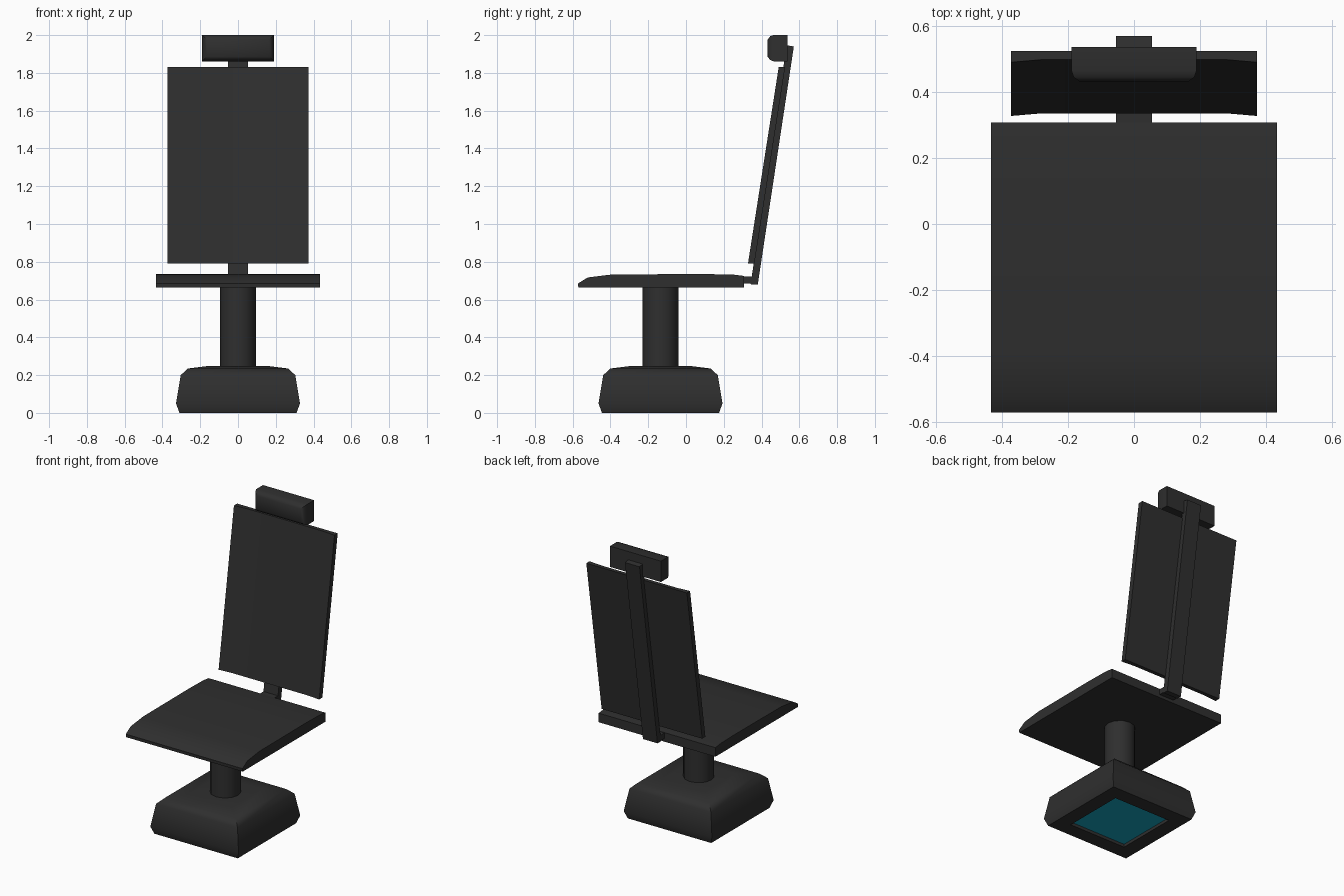
import bpy, bmesh, math

if "Cube" in bpy.data.objects:
    bpy.data.objects.remove(bpy.data.objects["Cube"])


def material(name, rgb):
    m = bpy.data.materials.new(name)
    m.diffuse_color = (*rgb, 1)
    m.use_nodes = True
    m.node_tree.nodes["Principled BSDF"].inputs["Base Color"].default_value = m.diffuse_color
    return m


dark = material("charcoal", (0.028, 0.028, 0.028))
cyan = material("cyan", (0.008, 0.36, 0.52))


def finish(name, bm, mat, angle=None):
    bmesh.ops.recalc_face_normals(bm, faces=bm.faces)
    me = bpy.data.meshes.new(name)
    bm.to_mesh(me)
    bm.free()
    me.materials.append(mat)
    ob = bpy.data.objects.new(name, me)
    bpy.context.collection.objects.link(ob)
    if angle:
        bpy.ops.object.select_all(action='DESELECT')
        ob.select_set(True)
        bpy.context.view_layer.objects.active = ob
        bpy.ops.object.shade_smooth_by_angle(angle=math.radians(angle))
    return ob


def loft(name, rings, mat, angle=None, caps=(True, True)):
    """Skin closed rings that all have the same number of points."""
    bm = bmesh.new()
    vs = [[bm.verts.new(p) for p in r] for r in rings]
    n = len(vs[0])
    for a, b in zip(vs, vs[1:]):
        for i in range(n):
            j = (i + 1) % n
            bm.faces.new((a[i], a[j], b[j], b[i]))
    if caps[0]:
        bm.faces.new(vs[0])
    if caps[1]:
        bm.faces.new(vs[-1])
    return finish(name, bm, mat, angle)


def extrude_x(name, profile, half, mat, angle=None):
    """Side profile (y, z) pulled across the width."""
    return loft(name, [[(x, y, z) for y, z in profile] for x in (-half, half)], mat, angle)


CY = -0.135  # centre of the pedestal


def square(h, z):
    return [(sx * h, CY + sy * h, z) for sx, sy in ((-1, -1), (1, -1), (1, 1), (-1, 1))]


# pedestal foot: stacked squares, with a recess underneath
loft("pedestal_base",
     [square(h, z) for h, z in ((0.212, 0.03), (0.212, 0.0), (0.31, 0.0), (0.328, 0.05),
                                (0.303, 0.2), (0.265, 0.235), (0.16, 0.248))],
     dark, 50, caps=(False, True))

# glowing panel under the foot
loft("underside_light", [square(0.212, 0.02), square(0.212, 0.026)], cyan)

# column
loft("column",
     [[(0.095 * math.cos(i * math.pi / 6), CY + 0.095 * math.sin(i * math.pi / 6), z)
       for i in range(12)] for z in (0.24, 0.67)], dark, 40)

# seat with a sloping front lip
extrude_x("seat", [(-0.57, 0.664), (-0.572, 0.685), (-0.52, 0.717), (-0.39, 0.733),
                   (0.1, 0.735), (0.25, 0.732), (0.308, 0.725), (0.308, 0.664)], 0.434, dark, 35)

# bent support strut behind the seat and back
extrude_x("back_strut", [(0.30, 0.685), (0.34, 0.685), (0.345, 0.68), (0.38, 0.68), (0.571, 1.94),
                         (0.533, 1.946), (0.348, 0.722), (0.30, 0.722)], 0.054, dark)


# reclined backrest, slightly hollow in the middle of its front
def back_section(y, z):
    return [(x, y + d, z) for x, d in ((-0.374, 0), (-0.28, 0.008), (0.28, 0.008),
                                       (0.374, 0), (0.374, 0.034), (-0.374, 0.034))]


loft("backrest", [back_section(0.328, 0.79), back_section(0.491, 1.832)], dark, 20)


# headrest with a rounded front
def head_section(inset, y):
    hx, c = 0.19 - inset, 1.931
    hz = 0.07 - inset
    return [(sx * hx, y, c + sz * hz) for sx, sz in ((-1, -1), (1, -1), (1, 1), (-1, 1))]


loft("headrest", [head_section(i, y) for i, y in
                  ((0, 0.537), (0, 0.465), (0.007, 0.446), (0.025, 0.432))], dark, 50)
